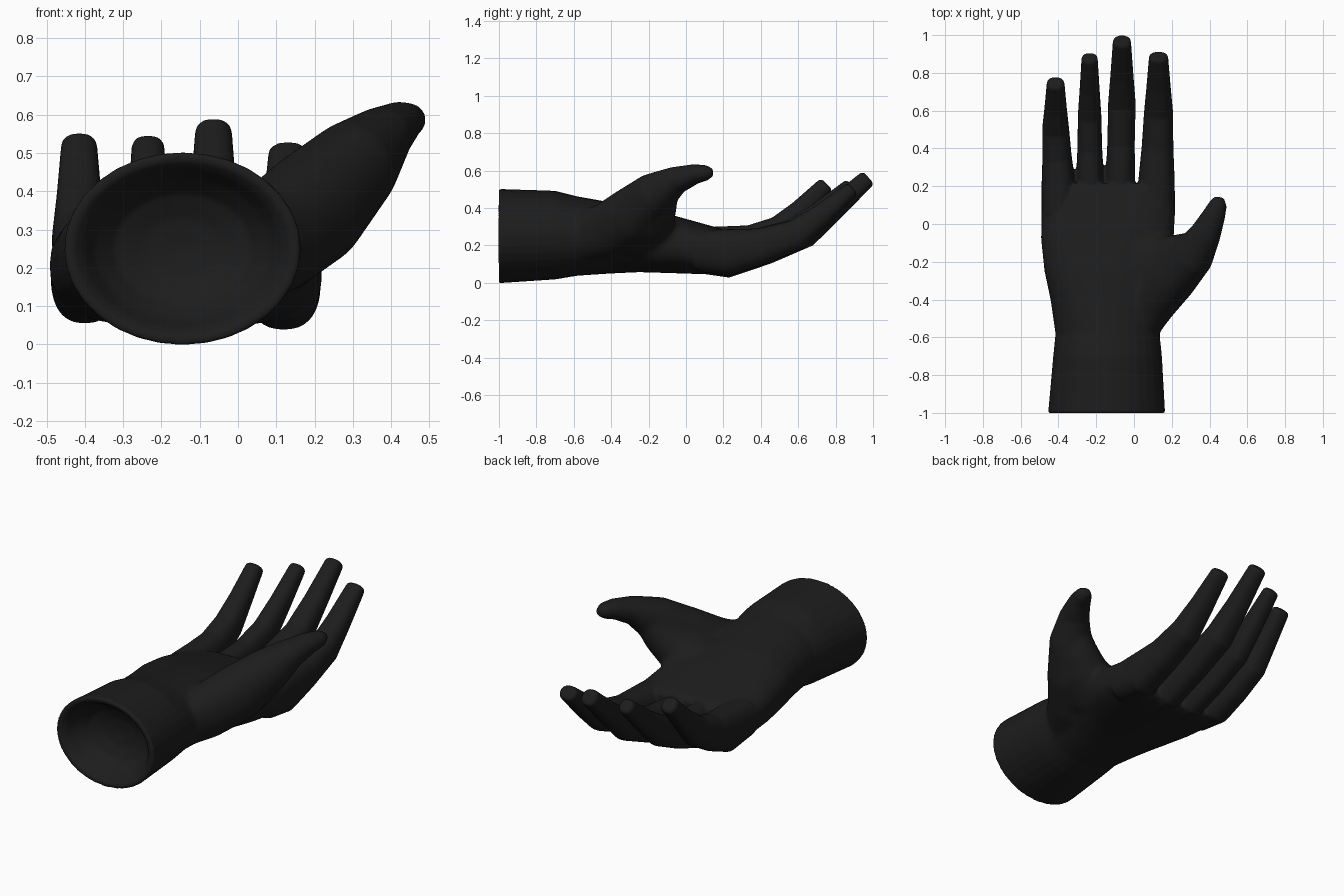
import bpy, bmesh, math
from mathutils import Vector

SIDES = 32
bm = bmesh.new()


def power(v, e):
    return math.copysign(abs(v) ** e, v)


def loft(sections, expo=2.0, axis=None):
    """Closed tube through sections (x, y, z, half width, half thickness)."""
    centres = [Vector(s[:3]) for s in sections]
    rings = []
    for i, s in enumerate(sections):
        if axis:
            t = Vector(axis)
        else:
            a, b = centres[max(i - 1, 0)], centres[min(i + 1, len(centres) - 1)]
            t = (b - a).normalized()
        u = t.cross(Vector((0, 0, 1))).normalized()
        v = u.cross(t)
        e = 2 / (s[5] if len(s) > 5 else expo)
        ring = []
        for k in range(SIDES):
            g = 2 * math.pi * k / SIDES
            ring.append(bm.verts.new(centres[i] + u * s[3] * power(math.cos(g), e)
                                     + v * s[4] * power(math.sin(g), e)))
        rings.append(ring)
    faces = [bm.faces.new(rings[0]), bm.faces.new(rings[-1])]
    for p, q in zip(rings, rings[1:]):
        for k in range(SIDES):
            n = (k + 1) % SIDES
            faces.append(bm.faces.new((p[k], p[n], q[n], q[k])))
    bmesh.ops.recalc_face_normals(bm, faces=faces)


def finger(x0, x1, w0, w1, w2, zk, joint, tip, thick):
    """Finger from knuckle (z = zk) over the middle joint to a blunt tip."""
    jy, jz = joint
    ty, tz = tip
    d = Vector((0, ty - jy, tz - jz)).normalized() * 0.012
    loft([
        (x0, 0.05, zk + 0.01, w0, 0.108),
        (x0, 0.22, zk, w0, 0.125),
        ((x0 + x1) / 2, (0.22 + jy) / 2, (zk + jz) / 2 - 0.014, (w0 + w1) / 2 - 0.003, 0.098),
        (x1, jy, jz, w1, 0.082),
        (x1, (jy + ty) / 2 - 0.01, (jz + tz) / 2 - 0.015, (w1 + w2) / 2, 0.062),
        (x1, ty, tz, w2, thick),
        (x1, ty + d.y, tz + d.z, w2 * 0.75, thick * 0.7),
    ], 2.4)


# Hollow wrist opening, wrist and palm
loft([
    (-0.145, -0.84, 0.25, 0.02, 0.015), (-0.145, -0.85, 0.25, 0.10, 0.08),
    (-0.145, -0.88, 0.25, 0.18, 0.145), (-0.145, -0.93, 0.25, 0.23, 0.185),
    (-0.145, -0.98, 0.25, 0.26, 0.21),
    (-0.145, -1.002, 0.25, 0.285, 0.23), (-0.145, -1.002, 0.25, 0.31, 0.252),
    (-0.14, -0.70, 0.255, 0.288, 0.237), (-0.14, -0.58, 0.25, 0.276, 0.212),
    (-0.15, -0.40, 0.24, 0.292, 0.190, 2.2), (-0.152, -0.25, 0.23, 0.322, 0.173, 2.4),
    (-0.14, -0.08, 0.208, 0.352, 0.156, 2.6), (-0.135, 0.10, 0.18, 0.355, 0.134, 2.8),
    (-0.136, 0.18, 0.17, 0.352, 0.122, 2.8), (-0.136, 0.215, 0.165, 0.335, 0.105, 2.8),
], axis=(0, 1, 0))

# Little, ring, middle and index fingers
finger(-0.400, -0.415, 0.089, 0.071, 0.047, 0.178, (0.505, 0.28), (0.745, 0.52), 0.046)
finger(-0.233, -0.235, 0.075, 0.062, 0.043, 0.157, (0.58, 0.262), (0.877, 0.515), 0.042)
finger(-0.073, -0.064, 0.078, 0.073, 0.048, 0.152, (0.64, 0.272), (0.967, 0.555), 0.047)
finger(0.119, 0.130, 0.097, 0.077, 0.051, 0.162, (0.59, 0.257), (0.884, 0.497), 0.042)

# Thumb
loft([
    (0.03, -0.57, 0.24, 0.09, 0.13), (0.09, -0.43, 0.275, 0.125, 0.15),
    (0.20, -0.29, 0.36, 0.132, 0.155), (0.31, -0.165, 0.475, 0.115, 0.12),
    (0.38, -0.05, 0.55, 0.082, 0.074), (0.425, 0.05, 0.582, 0.060, 0.053),
    (0.446, 0.107, 0.588, 0.047, 0.042), (0.453, 0.142, 0.59, 0.024, 0.022),
], 2.1)

# Fleshy web between thumb and palm
loft([
    (-0.06, -0.27, 0.23, 0.24, 0.13), (0.10, -0.23, 0.27, 0.185, 0.14),
    (0.20, -0.19, 0.335, 0.135, 0.12), (0.265, -0.15, 0.41, 0.105, 0.105),
    (0.33, -0.11, 0.50, 0.075, 0.075),
])

mesh = bpy.data.meshes.new("hand")
bm.to_mesh(mesh)
bm.free()
hand = bpy.data.objects.new("hand", mesh)
bpy.context.collection.objects.link(hand)
bpy.context.view_layer.objects.active = hand
hand.select_set(True)

# Fuse the parts into one skin
fuse = hand.modifiers.new("fuse", 'REMESH')
fuse.mode = 'VOXEL'
fuse.voxel_size = 0.0075
bpy.ops.object.modifier_apply(modifier="fuse")

# Soften everything a little, and the thumb root and palm much more
region = hand.vertex_groups.new(name="thumb_root")
for v in hand.data.vertices:
    p = v.co - Vector((0.15, -0.24, 0.28))
    r = math.sqrt((p.x / 0.3) ** 2 + (p.y / 0.4) ** 2 + (p.z / 0.4) ** 2)
    if r < 1:
        region.add([v.index], min(1, 2.5 * (1 - r)), 'REPLACE')
for name, steps, group in (("soften", 7, ""), ("blend_root", 90, "thumb_root")):
    m = hand.modifiers.new(name, 'SMOOTH')
    m.factor, m.iterations, m.vertex_group = 0.5, steps, group
    bpy.ops.object.modifier_apply(modifier=name)

black = bpy.data.materials.new("soft black")
black.diffuse_color = (0.012, 0.012, 0.012, 1)
hand.data.materials.clear()
hand.data.materials.append(black)
bpy.ops.object.shade_smooth_by_angle(angle=math.radians(45))
